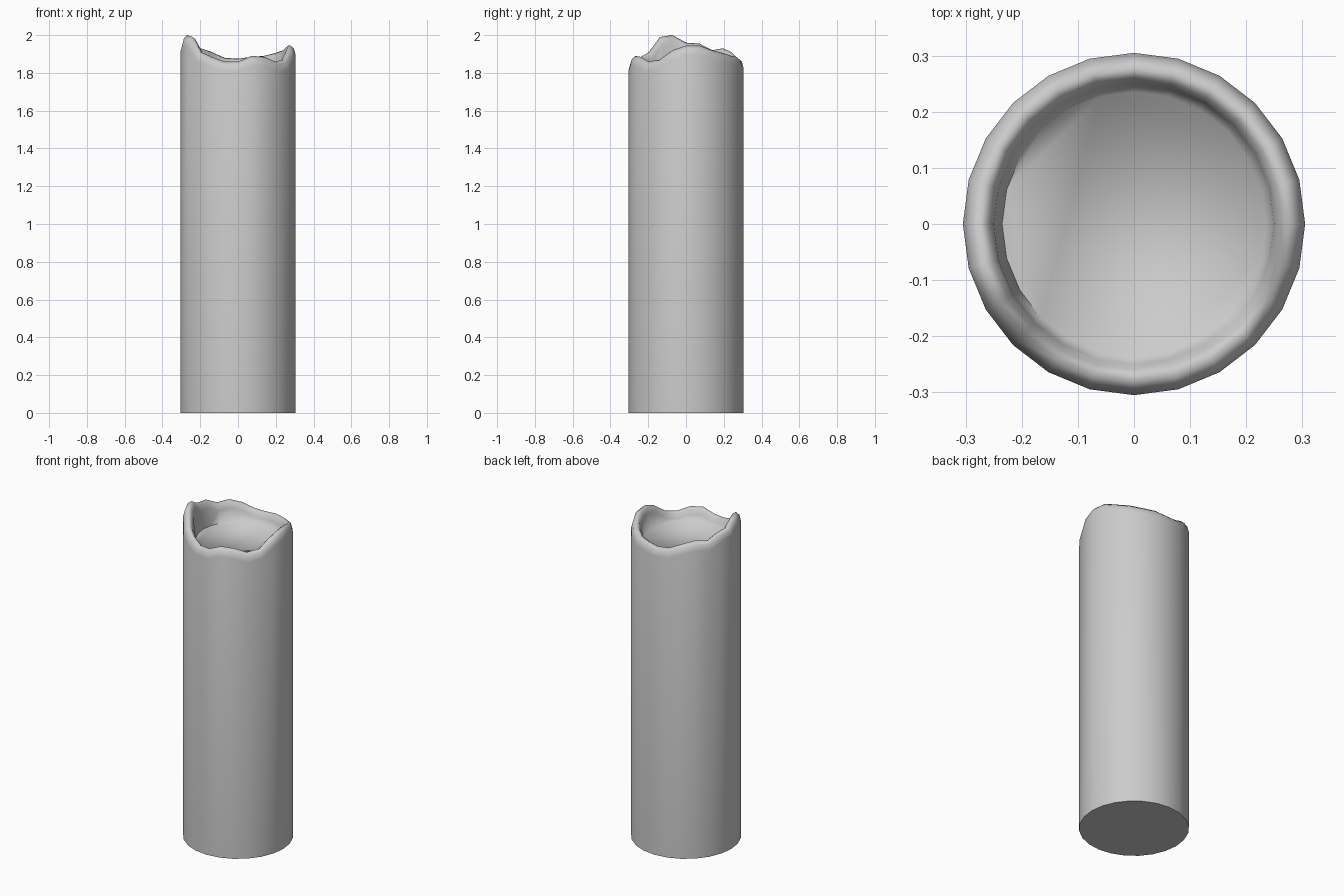
import bpy, bmesh, math

if "Cube" in bpy.data.objects:
    bpy.data.objects.remove(bpy.data.objects["Cube"])

SIDES = 24
FLOOR = 1.81

# Melted rim crest height at every 15 degrees, counter-clockwise from +x
crest = [1.945, 1.945, 1.92, 1.905, 1.89, 1.885, 1.875, 1.88,
         1.91, 1.93, 1.92, 1.955, 1.96, 2.0, 1.99, 1.91,
         1.885, 1.86, 1.86, 1.89, 1.885, 1.86, 1.87, 1.92]

# Rim cross-section: radius, drop below crest
lip = [(0.305, 0.05), (0.296, 0.016), (0.277, 0.0), (0.260, 0.012), (0.250, 0.04)]

bm = bmesh.new()


def ring(radius, height):
    verts = []
    for i in range(SIDES):
        a = math.tau * i / SIDES
        verts.append(bm.verts.new((radius * math.cos(a), radius * math.sin(a), height(i))))
    return verts


# Outer wall, rounded lip, inner wall down to the wax pool
rings = [ring(0.305, lambda i: 0.0)]
for r, drop in lip:
    rings.append(ring(r, lambda i: crest[i] - drop))
rings.append(ring(0.235, lambda i: FLOOR))

for low, high in zip(rings, rings[1:]):
    for i in range(SIDES):
        j = (i + 1) % SIDES
        bm.faces.new((low[i], low[j], high[j], high[i]))

# Flat base and wax pool
bm.faces.new(list(reversed(rings[0])))
bm.faces.new(rings[-1])
bmesh.ops.recalc_face_normals(bm, faces=bm.faces)

mesh = bpy.data.meshes.new("candle")
bm.to_mesh(mesh)
bm.free()
candle = bpy.data.objects.new("candle", mesh)
bpy.context.collection.objects.link(candle)

# Smooth wax with a crisp base edge
bpy.context.view_layer.objects.active = candle
candle.select_set(True)
bpy.ops.object.shade_smooth_by_angle(angle=math.radians(80))
